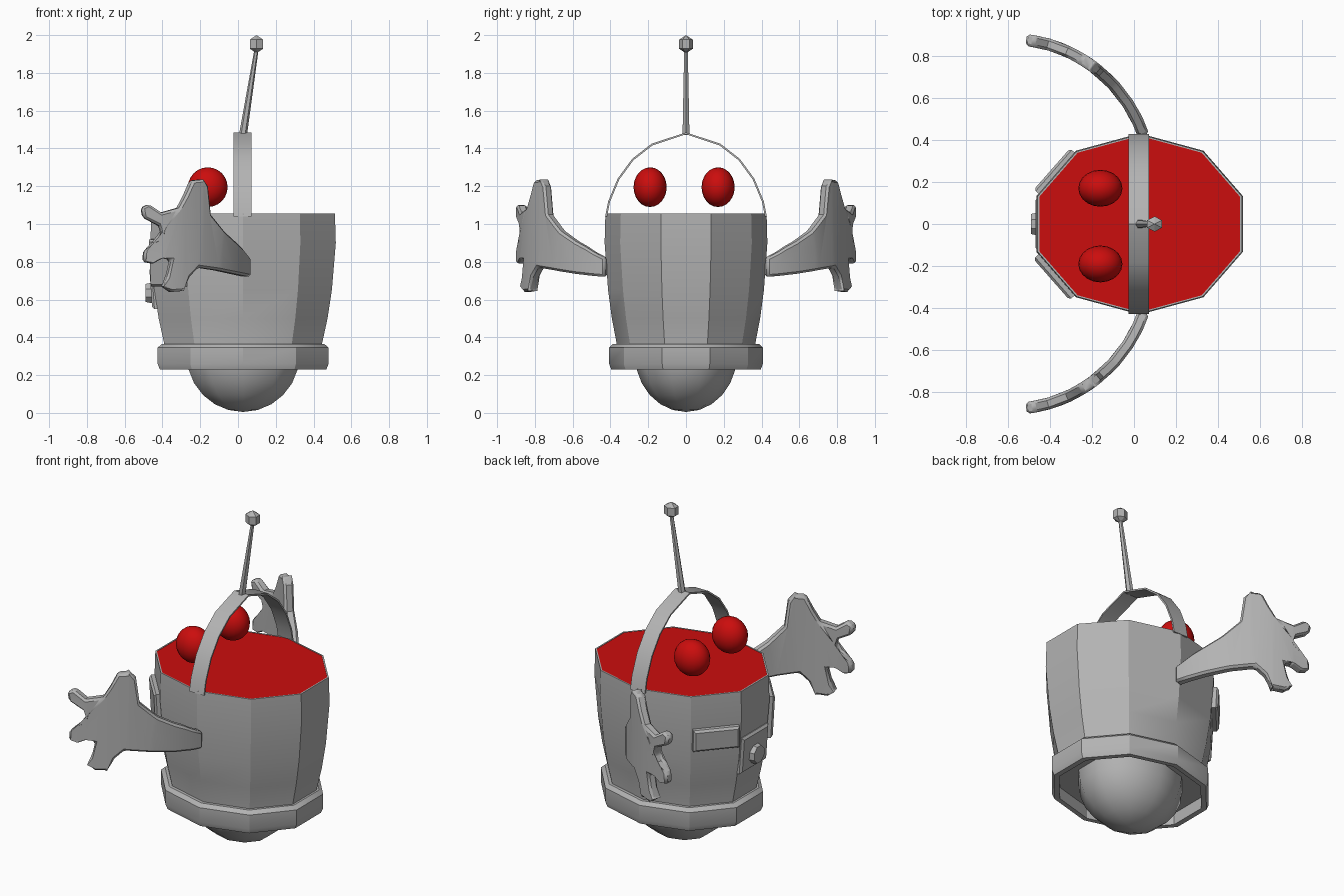
import bpy, bmesh
from math import sin, cos, pi, radians, sqrt, hypot
from mathutils import Matrix, Vector

if "Cube" in bpy.data.objects:
    bpy.data.objects.remove(bpy.data.objects["Cube"])

CX = 0.027      # body axis
FLAT = 0.835    # body is narrower in y


def material(name, rgb):
    m = bpy.data.materials.new(name)
    m.use_nodes = True
    m.diffuse_color = (*rgb, 1)
    m.node_tree.nodes["Principled BSDF"].inputs["Base Color"].default_value = (*rgb, 1)
    return m


grey = material("grey metal", (0.45, 0.45, 0.45))
red = material("red", (0.6, 0.004, 0.004))


def finish(bm, name, mat, angle=30):
    bmesh.ops.recalc_face_normals(bm, faces=bm.faces)
    me = bpy.data.meshes.new(name)
    bm.to_mesh(me)
    bm.free()
    me.materials.append(mat)
    me.polygons.foreach_set("use_smooth", [True] * len(me.polygons))
    me.set_sharp_from_angle(angle=radians(angle))
    ob = bpy.data.objects.new(name, me)
    bpy.context.collection.objects.link(ob)
    return ob


def lathe(name, profile, mat, ratio=FLAT, sides=10, closed=False, angle=30):
    """Turn (radius, z) points around the body axis; the ends are capped."""
    bm = bmesh.new()
    rings = []
    for r, z in profile:
        turn = [2 * pi * (i + 0.5) / sides for i in range(sides)]
        rings.append([bm.verts.new((CX + r * cos(a), r * ratio * sin(a), z)) for a in turn])
    pairs = list(zip(rings, rings[1:]))
    if closed:
        pairs.append((rings[-1], rings[0]))
    else:
        bm.faces.new(rings[0])
        bm.faces.new(rings[-1])
    for a, b in pairs:
        for i in range(sides):
            j = (i + 1) % sides
            bm.faces.new((a[i], a[j], b[j], b[i]))
    return finish(bm, name, mat, angle)


def plate(name, centre, size, turn, tilt):
    """Box whose local x is the outward direction."""
    bm = bmesh.new()
    bmesh.ops.create_cube(bm, size=1)
    bm.transform(Matrix.Diagonal((*size, 1)))
    # chamfer the outer rim
    outer = [e for e in bm.edges if all(v.co.x > 0 for v in e.verts)]
    bmesh.ops.bevel(bm, geom=outer, offset=0.012, segments=1, affect="EDGES")
    bm.transform(Matrix.Translation(centre) @ Matrix.Rotation(radians(turn), 4, "Z")
                 @ Matrix.Rotation(radians(tilt), 4, "Y"))
    return finish(bm, name, grey)


# Body bucket, lid surface, base ring and rounded underside
lathe("body", [(0.439, 0.3), (0.439, 0.365), (0.47, 0.5), (0.494, 0.65), (0.516, 0.9),
               (0.511, 1.055), (0.502, 1.055), (0.502, 1.04)], grey)
lathe("lid", [(0.503, 1.03), (0.503, 1.053)], red)
lathe("base_ring", [(0.463, 0.23), (0.476, 0.26), (0.476, 0.345), (0.452, 0.365),
                    (0.43, 0.365), (0.43, 0.23)], grey, ratio=0.855, closed=True)
dome = [(0.315 * cos(a), 0.31 - 0.305 * sin(a)) for a in [radians(d) for d in (0, 15, 30, 45, 60, 75, 89.9)]]
lathe("underside_dome", dome, grey, ratio=0.86, angle=45)

# Front panels and knob
plate("front_box", (-0.437, 0, 0.66), (0.05, 0.25, 0.22), 180, 4)
plate("left_panel", (-0.362, 0.237, 0.795), (0.07, 0.26, 0.13), 138.7, 3)
plate("right_panel", (-0.362, -0.237, 0.795), (0.07, 0.26, 0.25), -138.7, 3)
bm = bmesh.new()
bmesh.ops.create_cone(bm, cap_ends=True, segments=8, radius1=0.062, radius2=0.052, depth=0.05)
bm.transform(Matrix.Translation((-0.464, 0, 0.635)) @ Matrix.Rotation(-pi / 2, 4, "Y")
             @ Matrix.Rotation(pi / 8, 4, "Z"))
finish(bm, "front_knob", grey)

# Eyes
for side, y in (("left", 0.17), ("right", -0.19)):
    bm = bmesh.new()
    bmesh.ops.create_uvsphere(bm, u_segments=20, v_segments=12, radius=0.105)
    bm.transform(Matrix.Translation((-0.16, y, 1.195)) @ Matrix.Diagonal((1, FLAT, 1, 1)))
    finish(bm, side + "_eye", red, 60)

# Thin arched handle over the lid
half = [(0.428, 1.04), (0.412, 1.12), (0.362, 1.24), (0.285, 1.345), (0.182, 1.425)]
arch = half + [(0, 1.485)] + [(-y, z) for y, z in reversed(half)]
bm = bmesh.new()
rows = []
for y, z in arch:
    out = Vector((0, y, z - 1.04)).normalized() * 0.01
    p = Vector((0, y, z))
    rows.append([bm.verts.new(p + o + Vector((x, 0, 0)))
                 for x, o in ((-0.025, -out), (0.072, -out), (0.072, 0 * out), (-0.025, 0 * out))])
for a, b in zip(rows, rows[1:]):
    for i in range(4):
        j = (i + 1) % 4
        bm.faces.new((a[i], a[j], b[j], b[i]))
bm.faces.new(rows[0])
bm.faces.new(rows[-1])
finish(bm, "handle_arch", grey)

# Antenna rod and faceted tip
foot, tip = Vector((0.027, 0, 1.475)), Vector((0.098, 0, 1.925))
bm = bmesh.new()
bmesh.ops.create_cone(bm, cap_ends=True, segments=6, radius1=0.021, radius2=0.011,
                      depth=(tip - foot).length)
turn = (tip - foot).to_track_quat("Z", "Y").to_matrix().to_4x4()
bm.transform(Matrix.Translation((foot + tip) / 2) @ turn)
finish(bm, "antenna_rod", grey)
bm = bmesh.new()
bmesh.ops.create_uvsphere(bm, u_segments=6, v_segments=3, radius=0.05)
bm.transform(Matrix.Translation((0.098, 0, 1.952)) @ Matrix.Diagonal((0.95, FLAT, 0.96, 1)))
finish(bm, "antenna_tip", grey, 20)

# Arms: flat outline of arm and four-fingered hand, bent around a circle
outline = [(0.045, 0.72), (0.045, 0.82), (0.0, 0.88), (-0.085, 0.96), (-0.155, 1.05),
           (-0.17, 1.2), (-0.2, 1.235), (-0.25, 1.23), (-0.285, 1.15), (-0.32, 1.085),
           (-0.41, 1.06), (-0.475, 1.105), (-0.515, 1.085), (-0.505, 1.035), (-0.42, 0.99),
           (-0.4, 0.94), (-0.42, 0.9), (-0.5, 0.86), (-0.505, 0.8), (-0.455, 0.79),
           (-0.4, 0.82), (-0.36, 0.81), (-0.375, 0.74), (-0.4, 0.67), (-0.36, 0.64),
           (-0.3, 0.645), (-0.265, 0.72), (-0.22, 0.77), (-0.12, 0.755)]
BEND, BX, BY = 0.682, -0.6, 0.2
for side, s in (("left", 1), ("right", -1)):
    bm = bmesh.new()
    bm.faces.new([bm.verts.new((x, 0, z)) for x, z in outline])
    bmesh.ops.triangulate(bm, faces=bm.faces[:])
    for cut in (-0.4, -0.3, -0.2, -0.1, -0.03, 0.02):
        bmesh.ops.bisect_plane(bm, geom=bm.verts[:] + bm.edges[:] + bm.faces[:],
                               plane_co=(cut, 0, 0), plane_no=(1, 0, 0))
    ext = bmesh.ops.extrude_face_region(bm, geom=bm.faces[:], use_keep_orig=True)
    raised = {g for g in ext["geom"] if isinstance(g, bmesh.types.BMVert)}
    for v in bm.verts:
        c = (v.co.x - BX) / BEND
        r = BEND + (0.028 if v in raised else -0.028)
        v.co.x = BX + r * c
        v.co.y = s * (BY + r * sqrt(1 - c * c))
    arm = finish(bm, side + "_arm", grey, 35)
    bev = arm.modifiers.new("soft edges", "BEVEL")
    bev.width = 0.012
    bev.segments = 1
    bev.limit_method = "ANGLE"
    bev.angle_limit = radians(50)
